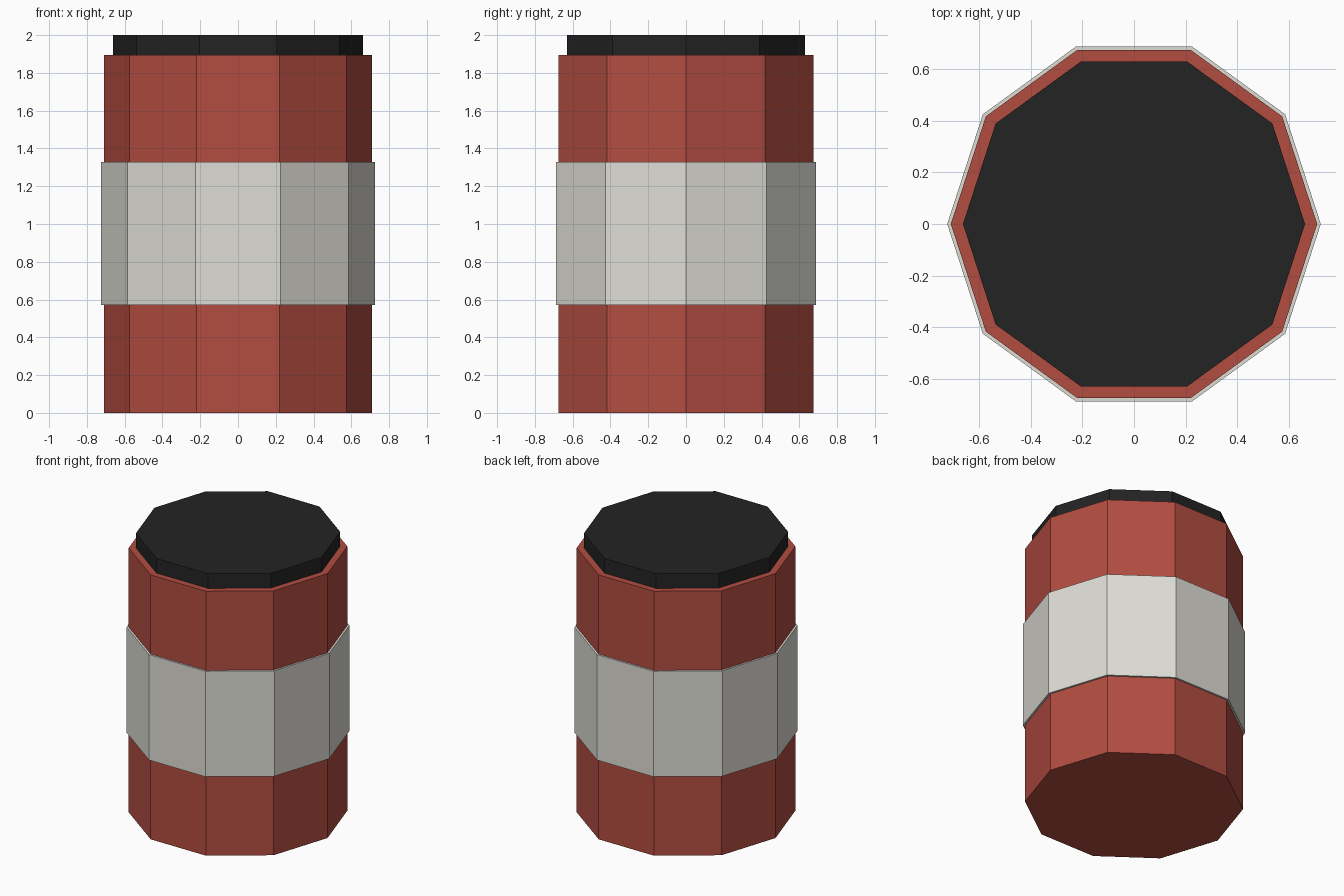
import bpy, bmesh, math

if "Cube" in bpy.data.objects:
    bpy.data.objects.remove(bpy.data.objects["Cube"])

SIDES = 10


def material(name, color):
    m = bpy.data.materials.new(name)
    m.diffuse_color = (*color, 1.0)
    m.use_nodes = True
    m.node_tree.nodes["Principled BSDF"].inputs["Base Color"].default_value = m.diffuse_color
    return m


def make_object(name, bm, mat):
    bmesh.ops.recalc_face_normals(bm, faces=bm.faces)
    mesh = bpy.data.meshes.new(name)
    bm.to_mesh(mesh)
    bm.free()
    mesh.materials.append(mat)
    obj = bpy.data.objects.new(name, mesh)
    bpy.context.collection.objects.link(obj)
    return obj


def ring(bm, radius, z):
    # Ten-sided ring with corners on the x axis
    return [bm.verts.new((radius * math.cos(math.tau * i / SIDES),
                          radius * math.sin(math.tau * i / SIDES), z))
            for i in range(SIDES)]


def bridge(bm, a, b):
    for i in range(SIDES):
        j = (i + 1) % SIDES
        bm.faces.new((a[i], a[j], b[j], b[i]))


def prism(name, radius, z0, z1, mat):
    bm = bmesh.new()
    low, high = ring(bm, radius, z0), ring(bm, radius, z1)
    bridge(bm, low, high)
    bm.faces.new(low)
    bm.faces.new(high)
    return make_object(name, bm, mat)


def band(name, inner, outer, z0, z1, mat):
    bm = bmesh.new()
    loops = [ring(bm, r, z) for r, z in
             ((outer, z0), (outer, z1), (inner, z1), (inner, z0))]
    for k in range(4):
        bridge(bm, loops[k], loops[(k + 1) % 4])
    return make_object(name, bm, mat)


red = material("brick red", (0.445, 0.073, 0.052))
pale = material("pale grey", (0.73, 0.72, 0.665))
black = material("soft black", (0.017, 0.017, 0.017))

# Can body, wrapped label and lid
prism("can_body", 0.71, 0.0, 1.895, red)
band("label_band", 0.708, 0.724, 0.572, 1.328, pale)
prism("lid", 0.663, 1.895, 2.0, black)
